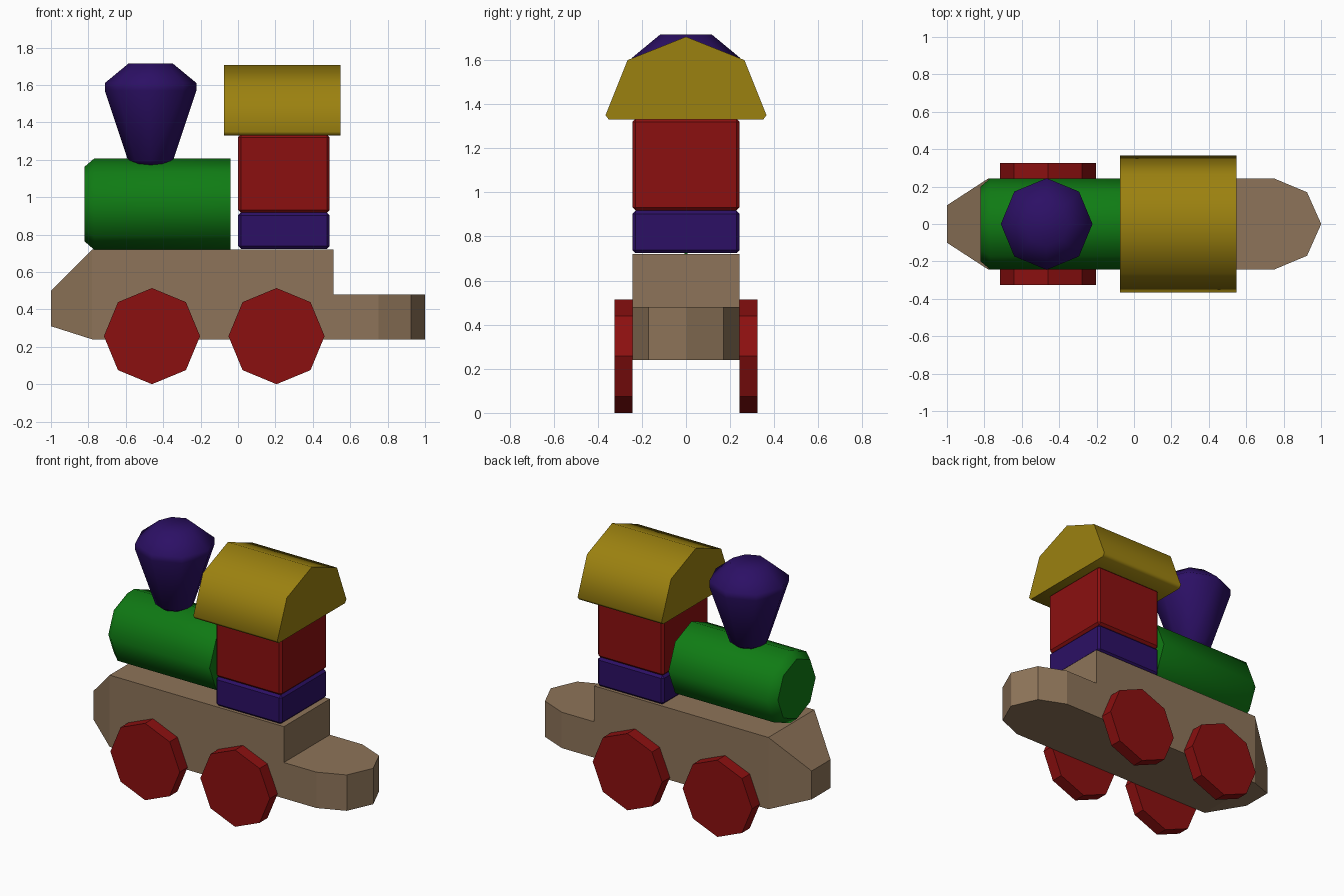
import bpy, bmesh, math

if "Cube" in bpy.data.objects:
    bpy.data.objects.remove(bpy.data.objects["Cube"])


def material(name, rgb):
    m = bpy.data.materials.new(name)
    m.diffuse_color = (*rgb, 1)
    m.use_nodes = True
    m.node_tree.nodes["Principled BSDF"].inputs["Base Color"].default_value = m.diffuse_color
    return m


WOOD = material("natural wood", (0.27, 0.175, 0.1))
RED = material("red", (0.26, 0.005, 0.005))
GREEN = material("green", (0.005, 0.2, 0.007))
YELLOW = material("yellow", (0.33, 0.22, 0.005))
PURPLE = material("purple", (0.025, 0.005, 0.13))


def loft(name, rings, mat, smooth=None, bevel=0):
    """Closed solid from a row of rings with equal point counts."""
    bm = bmesh.new()
    loops = [[bm.verts.new(p) for p in ring] for ring in rings]
    n = len(loops[0])
    for a, b in zip(loops, loops[1:]):
        for i in range(n):
            j = (i + 1) % n
            bm.faces.new((a[i], a[j], b[j], b[i]))
    bm.faces.new(loops[0][::-1])
    bm.faces.new(loops[-1])
    bmesh.ops.remove_doubles(bm, verts=bm.verts, dist=1e-5)
    if bevel:
        bmesh.ops.bevel(bm, geom=list(bm.edges), offset=bevel, segments=1,
                        affect='EDGES')
    bmesh.ops.recalc_face_normals(bm, faces=bm.faces)
    me = bpy.data.meshes.new(name)
    bm.to_mesh(me)
    bm.free()
    me.materials.append(mat)
    ob = bpy.data.objects.new(name, me)
    bpy.context.collection.objects.link(ob)
    if smooth:
        bpy.ops.object.select_all(action='DESELECT')
        ob.select_set(True)
        bpy.context.view_layer.objects.active = ob
        bpy.ops.object.shade_smooth_by_angle(angle=math.radians(smooth))
    return ob


def octagon(r, place):
    """Eight points of radius r, mapped to 3D by place(u, v)."""
    return [place(r * math.cos(i * math.pi / 4), r * math.sin(i * math.pi / 4))
            for i in range(8)]


def section(x, w, z0, z1):
    return [(x, -w, z0), (x, w, z0), (x, w, z1), (x, -w, z1)]


# chassis: stations along x with half width, underside and top
stations = [(-1, 0.1, 0.31, 0.50), (-0.78, 0.243, 0.24, 0.72),
            (0.51, 0.243, 0.24, 0.72), (0.51, 0.243, 0.24, 0.48),
            (0.75, 0.243, 0.24, 0.48), (0.925, 0.17, 0.24, 0.48),
            (1.0, 0.002, 0.24, 0.48)]
loft("chassis", [section(*s) for s in stations], WOOD)

# four octagonal wheels
for end, cx in (("front", -0.46), ("rear", 0.206)):
    for side, s in (("right", -1), ("left", 1)):
        loft(f"{end}_{side}_wheel",
             [octagon(0.257, lambda u, v: (cx + u, s * y, 0.257 + v))
              for y in (0.243, 0.325)], RED)

# boiler with chamfered nose
loft("boiler", [octagon(r, lambda u, v: (x, u, 0.963 + v))
                for x, r in ((-0.82, 0.2), (-0.77, 0.243), (-0.04, 0.243))],
     GREEN, 50)

# flared chimney
loft("chimney", [octagon(r, lambda u, v: (-0.467 + u, v, z))
                 for z, r in ((1.165, 0.07), (1.195, 0.12), (1.57, 0.245),
                              (1.61, 0.245), (1.715, 0.118))], PURPLE, 70)

# cab blocks
loft("cab_base", [section(x, 0.243, 0.724, 0.917) for x in (0, 0.49)],
     PURPLE, 30, 0.015)
loft("cab", [section(x, 0.243, 0.917, 1.335) for x in (0, 0.49)],
     RED, 30, 0.015)

# gambrel roof
half = [(0.35, 1.33), (0.365, 1.35), (0.265, 1.6)]
profile = half + [(0, 1.706)] + [(-y, z) for y, z in reversed(half)]
loft("roof", [[(x, y, z) for y, z in profile] for x in (-0.075, 0.547)],
     YELLOW, 60)
